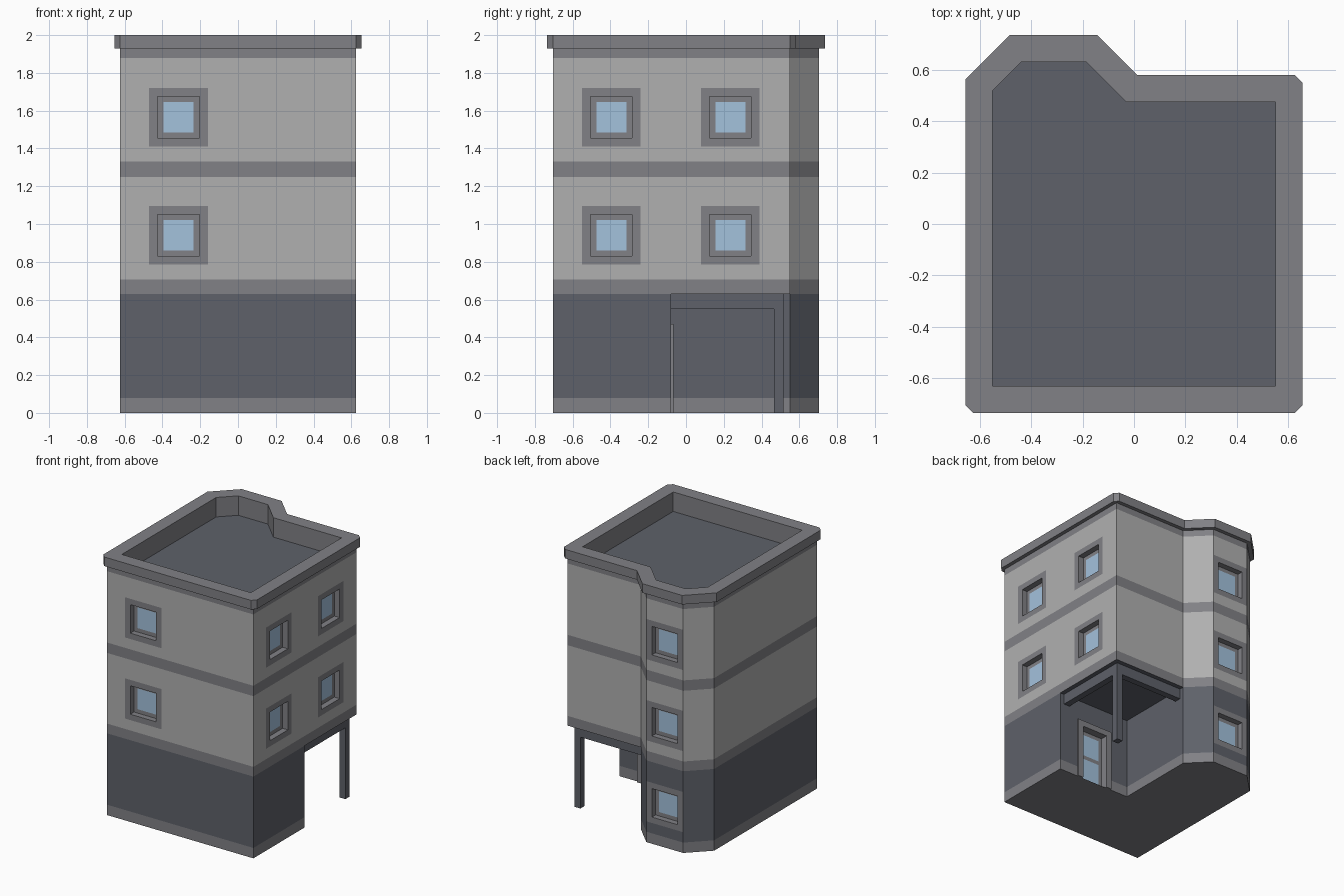
import bpy, bmesh
from mathutils import Vector

if "Cube" in bpy.data.objects:
    bpy.data.objects.remove(bpy.data.objects["Cube"])


def mat(name, col):
    m = bpy.data.materials.new(name)
    m.diffuse_color = (*col, 1)
    m.use_nodes = True
    m.node_tree.nodes["Principled BSDF"].inputs["Base Color"].default_value = m.diffuse_color
    return m


LIGHT, TRIM, DARK, GLASS = range(4)
MATS = [mat("light_wall", (0.434, 0.434, 0.434)), mat("trim", (0.22, 0.22, 0.237)),
        mat("dark_wall", (0.112, 0.12, 0.144)), mat("glass", (0.37, 0.54, 0.72))]

# Horizontal colour bands: top height and material
BANDS = [(0.08, TRIM), (0.63, DARK), (0.705, TRIM), (1.25, LIGHT),
         (1.33, TRIM), (1.88, LIGHT), (1.93, TRIM)]
RECESS = 0.045


def face(bm, pts, m):
    clean = [p for i, p in enumerate(pts) if (Vector(p) - Vector(pts[i - 1])).length > 1e-6]
    f = bm.faces.new([bm.verts.new(p) for p in clean])
    f.material_index = m


def finish(bm, name, recalc=False):
    bmesh.ops.remove_doubles(bm, verts=bm.verts, dist=1e-5)
    if recalc:
        bmesh.ops.recalc_face_normals(bm, faces=bm.faces)
    me = bpy.data.meshes.new(name)
    bm.to_mesh(me)
    bm.free()
    for m in MATS:
        me.materials.append(m)
    ob = bpy.data.objects.new(name, me)
    bpy.context.collection.objects.link(ob)
    return ob


def prism(bm, pts, shift, m):
    top = [Vector(p) + Vector(shift) for p in pts]
    face(bm, pts[::-1], m)
    face(bm, top, m)
    for i in range(len(pts)):
        face(bm, [pts[i - 1], pts[i], top[i], top[i - 1]], m)


def box(bm, lo, hi, m):
    (a, b, c), (d, e, f) = lo, hi
    prism(bm, [(a, b, c), (d, b, c), (d, e, c), (a, e, c)], (0, 0, f - c), m)


walls, windows = bmesh.new(), bmesh.new()


def wall(p0, p1, z0, z1, holes=()):
    """Banded wall panel; holes are (u0, u1, z0, z1, panes) openings with flush trim."""
    p0, p1 = Vector((*p0, 0)), Vector((*p1, 0))
    length = (p1 - p0).length
    d = (p1 - p0) / length
    n = Vector((d.y, -d.x, 0))

    def quad(bm, a, b, c, e, m, depth=0.0):
        face(bm, [p0 + d * u - n * depth + Vector((0, 0, z))
                  for u, z in ((a, c), (b, c), (b, e), (a, e))], m)

    t = 0.045
    us, zs = {0, length}, {z0, z1} | {b[0] for b in BANDS}
    for a, b, c, e, _ in holes:
        us |= {a - t, a, b, b + t}
        zs |= {c - t, c, e, e + t}
    us = sorted(u for u in us if 0 <= u <= length)
    zs = sorted(z for z in zs if z0 <= z <= z1)
    for a, b in zip(us, us[1:]):
        for c, e in zip(zs, zs[1:]):
            u, z = (a + b) / 2, (c + e) / 2
            if any(h[0] < u < h[1] and h[2] < z < h[3] for h in holes):
                continue
            m = next(k for top, k in BANDS if z < top)
            if any(h[0] - t < u < h[1] + t and h[2] - t < z < h[3] + t for h in holes):
                m = TRIM
            quad(walls, a, b, c, e, m)
    # Recessed frame, reveals and panes
    for a, b, c, e, panes in holes:
        rim = [p0 + d * u + Vector((0, 0, z)) for u, z in ((a, c), (b, c), (b, e), (a, e))]
        for i in range(4):
            q, r = rim[i - 1], rim[i]
            face(windows, [q, r, r - n * RECESS, q - n * RECESS], TRIM)
        f = 0.03
        ph = (e - c - f * (panes + 1)) / panes
        quad(windows, a, a + f, c, e, TRIM, RECESS)
        quad(windows, b - f, b, c, e, TRIM, RECESS)
        for i in range(panes + 1):
            z = c + i * (ph + f)
            quad(windows, a + f, b - f, z, z + f, TRIM, RECESS)
            if i < panes:
                quad(windows, a + f, b - f, z + f, z + f + ph, GLASS, RECESS)


def window(u, z):
    return (u - 0.11, u + 0.11, z - 0.11, z + 0.11, 1)


FLOORS = (0.94, 1.565)
X, YF, YB, YT, YP = 0.625, -0.705, 0.55, 0.705, -0.08
A, B, C, D = (-X, YF), (X, YF), (X, YB), (0, YB)
E, F, G = (-0.155, YT), (-0.47, YT), (-X, YB)
P, Q = (X, YP), (0, YP)

# Full-height walls
wall(A, B, 0, 1.93, [window(0.31, z) for z in FLOORS])
wall(D, E, 0, 1.93)
wall(E, F, 0, 1.93, [window(0.1575, z) for z in (0.315, *FLOORS)])
wall(F, G, 0, 1.93)
wall(G, A, 0, 1.93)
# Upper walls over the porch
wall(B, C, 0.63, 1.93, [window(u, z) for u in (0.31, 0.94) for z in FLOORS])
wall(C, D, 0.63, 1.93)
# Ground floor walls around the porch
wall(B, P, 0, 0.63)
wall(P, Q, 0, 0.63, [(0.205, 0.425, 0, 0.425, 2)])
wall(Q, D, 0, 0.63)
# Underside and porch ceiling
face(walls, [(x, y, 0) for x, y in (A, B, P, Q, D, E, F, G)][::-1], TRIM)
face(walls, [(x, y, 0.63) for x, y in (P, C, D, Q)][::-1], DARK)
finish(walls, "walls")
finish(windows, "windows_and_door")

# Door surround
bm = bmesh.new()
l, r = 0.155, 0.465
prism(bm, [(x, YP, z) for x, z in ((l, 0), (l + 0.045, 0), (l + 0.045, 0.425), (r - 0.045, 0.425),
                                   (r - 0.045, 0), (r, 0), (r, 0.47), (l, 0.47))],
      (0, 0.013, 0), TRIM)
finish(bm, "door_surround", True)

# Porch post and beams
bm = bmesh.new()
box(bm, (0.54, 0.465, 0), (0.59, 0.515, 0.55), DARK)
finish(bm, "porch_post", True)
bm = bmesh.new()
prism(bm, [(x, y, 0.55) for x, y in ((0.54, YP), (0.59, YP), (0.59, 0.515), (0, 0.515),
                                     (0, 0.465), (0.54, 0.465))], (0, 0, 0.08), DARK)
finish(bm, "porch_beams", True)

# Cornice, parapet and roof
OUTLINE = [Vector(p) for p in (A, B, C, D, E, F, G)]


def ring(off, z):
    """Offset outline with two points per corner, chamfered outside at square corners."""
    pts = []
    for i, p in enumerate(OUTLINE):
        d1 = (p - OUTLINE[i - 1]).normalized()
        d2 = (OUTLINE[(i + 1) % len(OUTLINE)] - p).normalized()
        n1, n2 = Vector((d1.y, -d1.x)), Vector((d2.y, -d2.x))
        if off > 0 and abs(n1.dot(n2)) < 0.1:
            pair = (p + n1 * off, p + n2 * off)
        else:
            pair = (p + (n1 + n2) * off / (1 + n1.dot(n2)),) * 2
        pts += [(q.x, q.y, z) for q in pair]
    return pts


bm = bmesh.new()
rings = [ring(0, 1.93), ring(0.03, 1.93), ring(0.03, 2), ring(-0.075, 2), ring(-0.075, 1.85)]
for lo, hi in zip(rings, rings[1:]):
    for i in range(len(lo)):
        quad = [lo[i - 1], lo[i], hi[i], hi[i - 1]]
        if len(set(quad)) > 2:
            face(bm, quad, TRIM)
finish(bm, "cornice_and_parapet")
bm = bmesh.new()
face(bm, rings[-1], DARK)
finish(bm, "roof")
